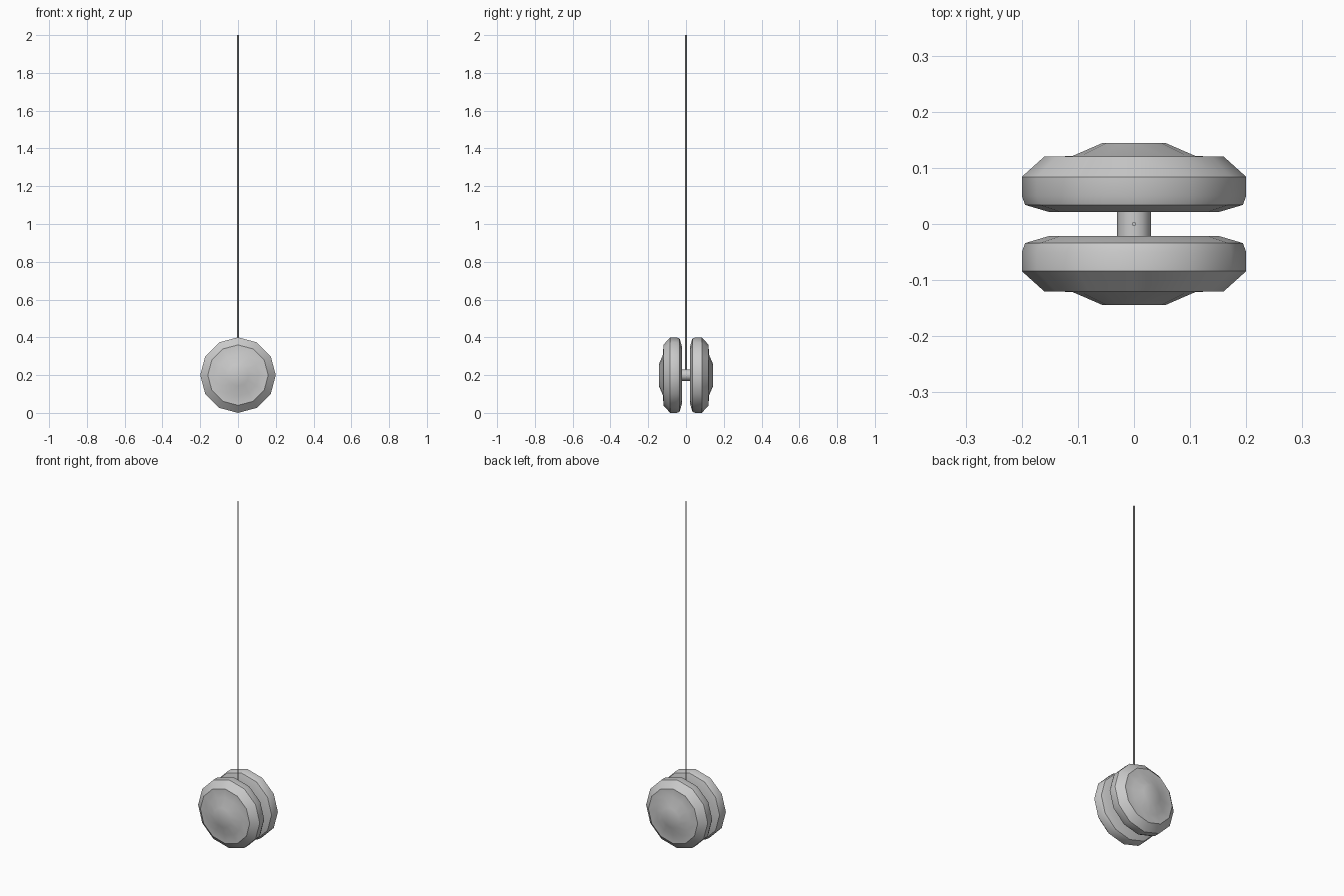
import bpy, bmesh, math

if "Cube" in bpy.data.objects:
    bpy.data.objects.remove(bpy.data.objects["Cube"])

CENTRE_Z = 0.2


def finish(name, bm, angle=35):
    bmesh.ops.remove_doubles(bm, verts=bm.verts, dist=1e-5)
    bmesh.ops.recalc_face_normals(bm, faces=bm.faces)
    mesh = bpy.data.meshes.new(name)
    bm.to_mesh(mesh)
    bm.free()
    obj = bpy.data.objects.new(name, mesh)
    bpy.context.collection.objects.link(obj)
    bpy.ops.object.select_all(action='DESELECT')
    bpy.context.view_layer.objects.active = obj
    obj.select_set(True)
    bpy.ops.object.shade_smooth_by_angle(angle=math.radians(angle))
    return obj


def lathe_y(name, profile, sides):
    """Revolve (radius, y) points about the axle line."""
    bm = bmesh.new()
    rings = []
    for r, y in profile:
        rings.append([bm.verts.new((r * math.cos(2 * math.pi * i / sides), y,
                                    CENTRE_Z + r * math.sin(2 * math.pi * i / sides)))
                      for i in range(sides)])
    for a, b in zip(rings, rings[1:]):
        for i in range(sides):
            j = (i + 1) % sides
            bm.faces.new((a[i], a[j], b[j], b[i]))
    bm.faces.new(rings[0])
    bm.faces.new(rings[-1])
    return finish(name, bm)


# Two rounded twelve-sided discs with a raised hub on the outside
disc = [(0.03, 0.021), (0.15, 0.021), (0.194, 0.034), (0.2, 0.05), (0.2, 0.084),
        (0.16, 0.12), (0.11, 0.121), (0.057, 0.144)]
for name, side in (("back_disc", 1), ("front_disc", -1)):
    lathe_y(name, [(r, side * y) for r, y in disc], 12)

# Axle joining the discs
lathe_y("axle", [(0.03, -0.03), (0.03, 0.03)], 12)

# String rising straight up from the axle
bm = bmesh.new()
bmesh.ops.create_cone(bm, cap_ends=True, segments=8, radius1=0.004, radius2=0.004,
                      depth=2.0 - CENTRE_Z)
bmesh.ops.translate(bm, verts=bm.verts, vec=(0, 0, (2.0 + CENTRE_Z) / 2))
finish("string", bm, 50)
